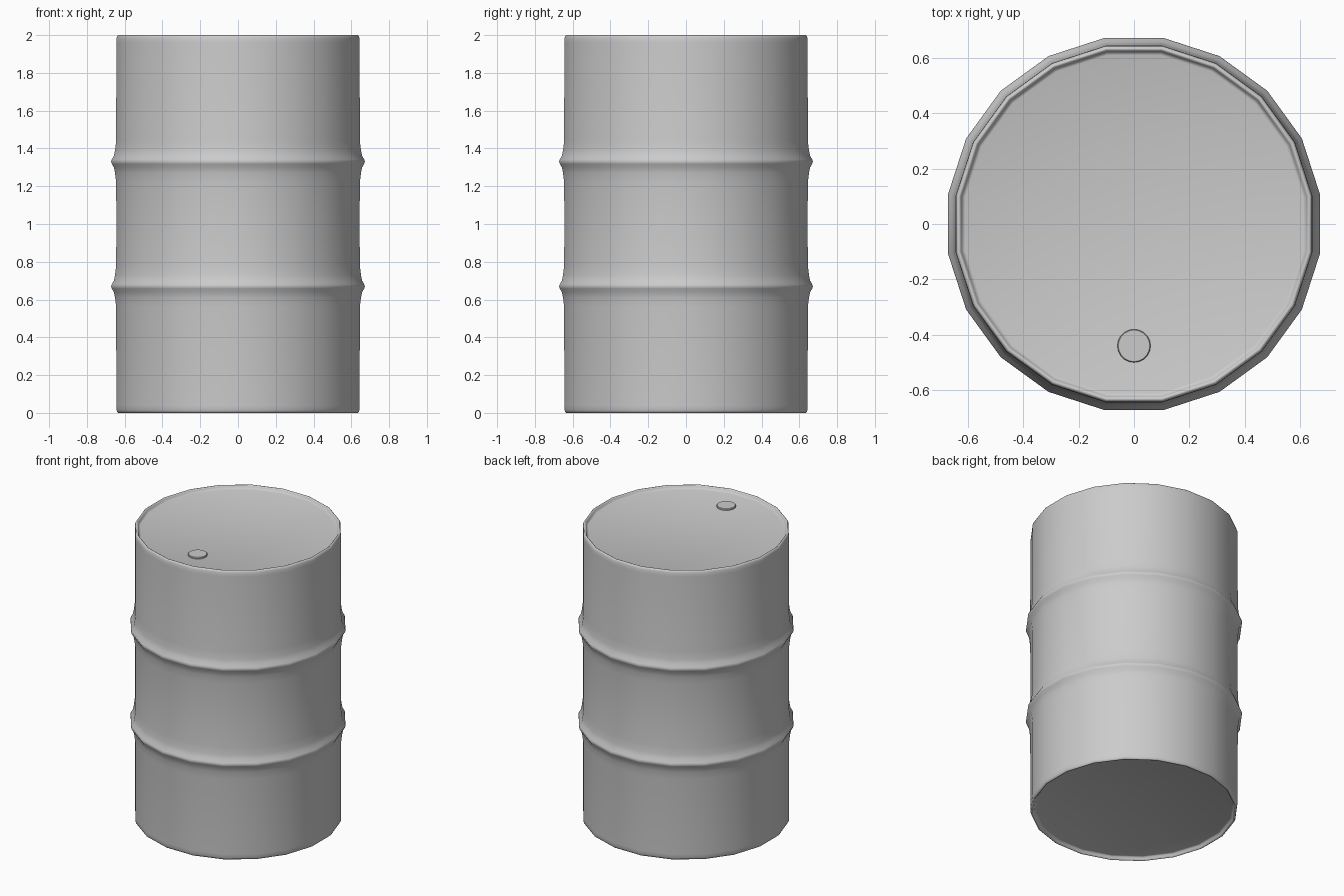
import bpy, bmesh, math

if "Cube" in bpy.data.objects:
    bpy.data.objects.remove(bpy.data.objects["Cube"])

SIDES = 20


def lathe(name, profile, sides, offset=0.0, x=0.0, y=0.0, angle=40):
    """Revolve (radius, z) points, bottom to top, and cap both ends."""
    bm = bmesh.new()
    rings = []
    for r, z in profile:
        ring = []
        for i in range(sides):
            a = 2 * math.pi * (i + offset) / sides
            ring.append(bm.verts.new((x + r * math.cos(a), y + r * math.sin(a), z)))
        rings.append(ring)
    for lo, hi in zip(rings, rings[1:]):
        for i in range(sides):
            j = (i + 1) % sides
            bm.faces.new((lo[i], lo[j], hi[j], hi[i]))
    bm.faces.new(rings[0][::-1])
    bm.faces.new(rings[-1])
    mesh = bpy.data.meshes.new(name)
    bm.to_mesh(mesh)
    bm.free()
    obj = bpy.data.objects.new(name, mesh)
    bpy.context.collection.objects.link(obj)
    bpy.ops.object.select_all(action='DESELECT')
    obj.select_set(True)
    bpy.context.view_layer.objects.active = obj
    bpy.ops.object.shade_smooth_by_angle(angle=math.radians(angle))
    return obj


# Upper half of the drum wall: rolling hoop, straight wall, rim, sunken lid
k = 1 / math.cos(math.pi / SIDES)
upper = [(0.644, 1.0), (0.645, 1.22), (0.651, 1.27), (0.657, 1.30), (0.668, 1.318),
         (0.672, 1.33), (0.668, 1.342), (0.657, 1.36), (0.651, 1.39), (0.645, 1.44),
         (0.644, 1.96), (0.643, 1.985), (0.639, 1.996), (0.633, 2.0),
         (0.628, 1.998), (0.623, 1.991), (0.619, 1.98), (0.61, 1.977)]
upper = [(r * k, z) for r, z in upper]

# The lower half mirrors the upper half
lower = [(r, 2 - z) for r, z in reversed(upper[1:])]
lathe("drum_body", lower + upper, SIDES, offset=0.5, angle=60)

# Filler cap on the lid
lathe("filler_cap", [(0.06, 1.965), (0.06, 1.985), (0.057, 1.988)], 20, y=-0.44)
